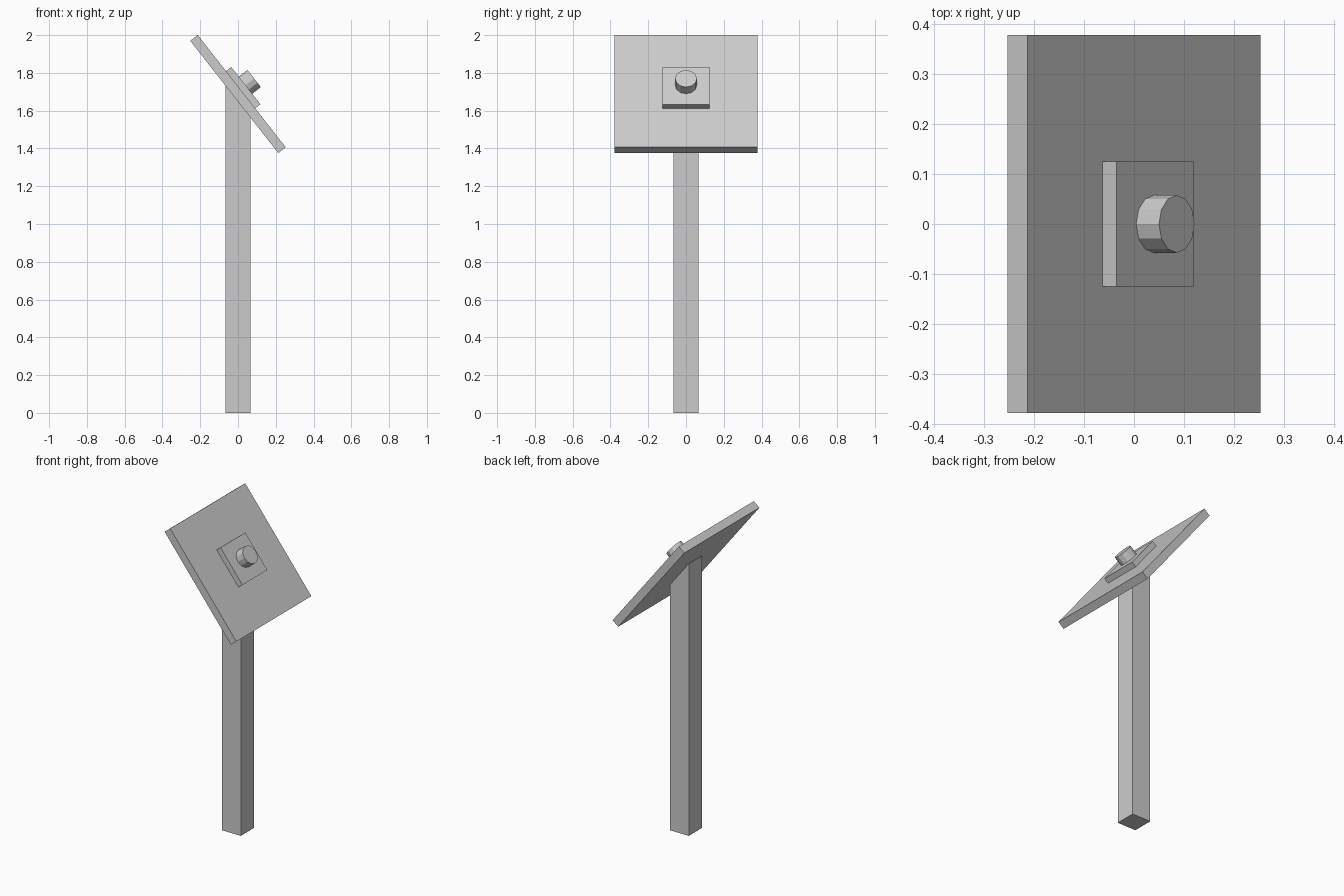
import bpy, bmesh, math
from mathutils import Matrix, Vector

cube = bpy.data.objects.get("Cube")
if cube:
    bpy.data.objects.remove(cube, do_unlink=True)

grey = bpy.data.materials.new("plain_grey")
grey.use_nodes = True
grey.diffuse_color = (0.6, 0.6, 0.6, 1)
grey.node_tree.nodes["Principled BSDF"].inputs["Base Color"].default_value = (0.6, 0.6, 0.6, 1)

# Tilted frame: local x runs down the slope, local z points out of the panel
CENTRE = Vector((0, 0, 1.688))
TILT = Matrix.Translation(CENTRE) @ Matrix.Rotation(math.radians(51.9), 4, 'Y')


def add_object(name, bm, matrix=Matrix()):
    mesh = bpy.data.meshes.new(name)
    bm.to_mesh(mesh)
    bm.free()
    mesh.materials.append(grey)
    obj = bpy.data.objects.new(name, mesh)
    obj.matrix_world = matrix
    bpy.context.collection.objects.link(obj)
    return obj


def box(size, centre):
    bm = bmesh.new()
    bmesh.ops.create_cube(bm, size=1)
    bmesh.ops.scale(bm, vec=size, verts=bm.verts)
    bmesh.ops.translate(bm, vec=centre, verts=bm.verts)
    return bm


# Post, its top cut to the slope of the panel
post = box((0.133, 0.133, 1.688), (0, 0, 0.844))
slope = math.tan(math.radians(51.9))
for v in post.verts:
    if v.co.z > 1:
        v.co.z = CENTRE.z - v.co.x * slope - 0.03
add_object("post", post)

# Panel and the small mounting plate on its face
add_object("panel", box((0.755, 0.755, 0.05), (0, 0, 0)), TILT)
add_object("mounting_plate", box((0.25, 0.25, 0.036), (-0.009, 0, 0.042)), TILT)

# Twelve-sided knob
knob = bmesh.new()
bmesh.ops.create_cone(knob, cap_ends=True, segments=12, radius1=0.0575,
                      radius2=0.0575, depth=0.06)
bmesh.ops.rotate(knob, cent=(0, 0, 0), verts=knob.verts,
                 matrix=Matrix.Rotation(math.radians(90), 3, 'Z'))
bmesh.ops.translate(knob, vec=(-0.012, 0, 0.088), verts=knob.verts)
add_object("knob", knob, TILT)
